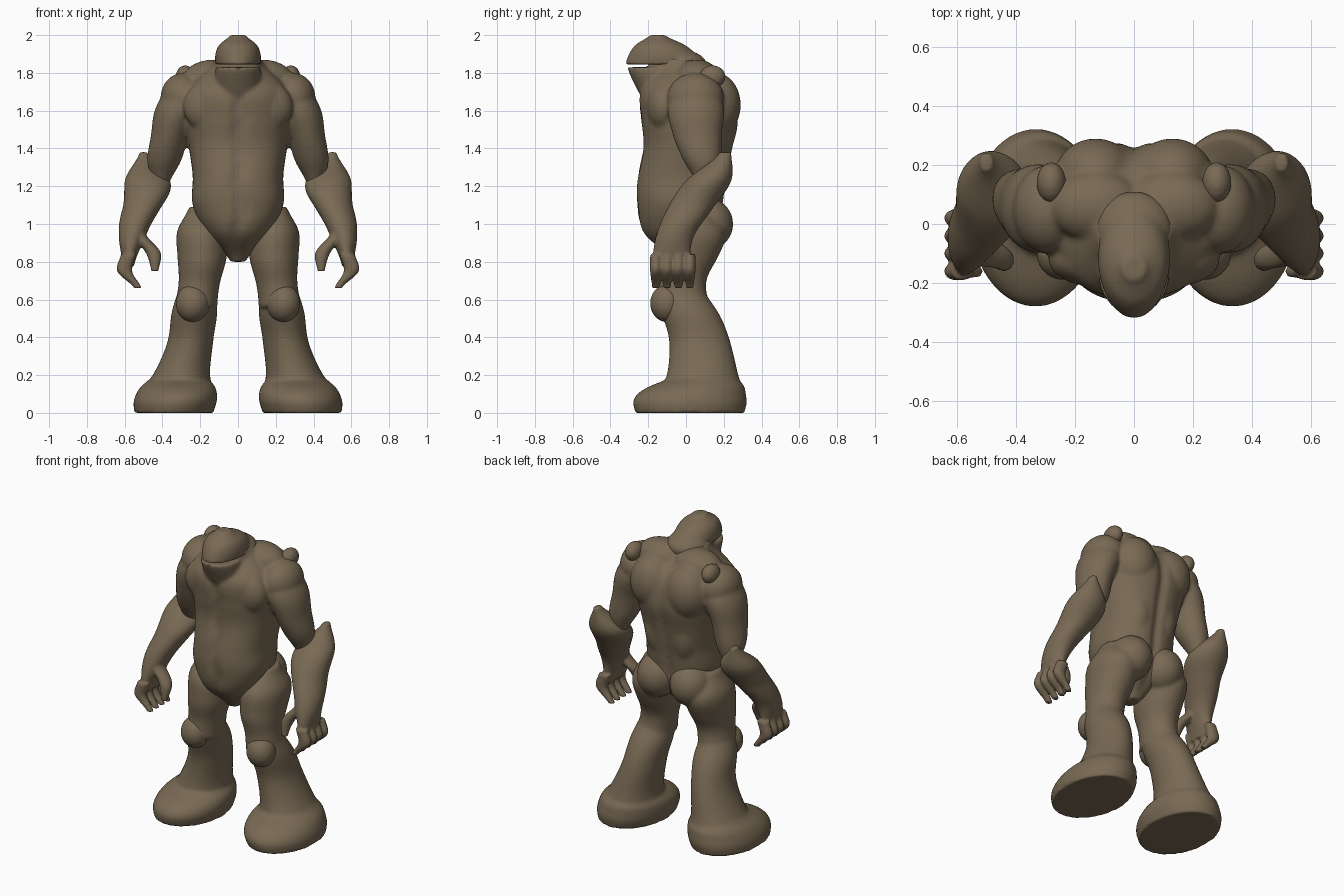
import bpy, bmesh, math
from mathutils import Matrix, Vector

if "Cube" in bpy.data.objects:
    bpy.data.objects.remove(bpy.data.objects["Cube"])

hide = bpy.data.materials.new("brown hide")
hide.use_nodes = True
hide.diffuse_color = (0.19, 0.142, 0.088, 1)
hide.node_tree.nodes["Principled BSDF"].inputs["Base Color"].default_value = hide.diffuse_color


def sample(values, t):
    """Smooth curve through evenly spaced values, t running from 0 to 1."""
    last = len(values) - 1
    spot = t * last
    i = min(int(spot), max(last - 1, 0))
    t = spot - i
    a, b, c, d = (values[max(0, min(last, i + k))] for k in (-1, 0, 1, 2))
    return b + t / 2 * (c - a + t * (2 * a - 5 * b + 4 * c - d + t * (3 * b - a - 3 * c + d)))


def loft(bm, z, x, y, width, depth, side=1, rows=30, segs=48, power=1, groove=0):
    """Closed body of level ellipses; x, y and radii follow curves from first to second z."""
    rings = []
    for row in range(rows + 1):
        t = row / rows
        height = z[0] + (z[1] - z[0]) * t
        cx, cy, rx, ry = (sample(v, t) for v in (x, y, width, depth))
        ring = []
        for j in range(segs):
            angle = math.tau * j / segs
            c, s = math.cos(angle), math.sin(angle)
            px = math.copysign(abs(c) ** power, c) * rx
            py = math.copysign(abs(s) ** power, s) * ry
            # A furrow down the middle, wavering on the front
            wobble = math.sin(height * 25) / 80 if s < 0 else 0
            py *= 1 - groove * math.exp(-((px - wobble) / 0.03) ** 2)
            ring.append(bm.verts.new((side * (cx + px), cy + py, height)))
        rings.append(ring)
    for low, high in zip(rings, rings[1:]):
        for j in range(segs):
            bm.faces.new((low[j - 1], low[j], high[j], high[j - 1]))
    bm.faces.new(rings[0])
    bm.faces.new(rings[-1])


def blob(bm, centre, radii, side=1):
    """Rounded muscle mass."""
    place = Matrix.Translation(Vector((side, 1, 1)) * Vector(centre))
    bmesh.ops.create_uvsphere(bm, u_segments=32, v_segments=20, radius=1,
                              matrix=place @ Matrix.Diagonal((*radii, 1)))


def finish(bm, name, voxel=0.011, rounds=6):
    """Fuse the overlapping masses into one soft skin."""
    bmesh.ops.recalc_face_normals(bm, faces=bm.faces)
    mesh = bpy.data.meshes.new(name)
    bm.to_mesh(mesh)
    bm.free()
    mesh.materials.append(hide)
    body_part = bpy.data.objects.new(name, mesh)
    bpy.context.collection.objects.link(body_part)
    fuse = body_part.modifiers.new("fuse", 'REMESH')
    fuse.mode = 'VOXEL'
    fuse.voxel_size = voxel
    fuse.use_smooth_shade = True
    soften = body_part.modifiers.new("soften", 'SMOOTH')
    soften.iterations = rounds


# Torso with furrow
torso = bmesh.new()
loft(torso, z=(0.8, 1.86), x=[0], y=[-0.02, -0.03, 0.02, -0.02],
     width=[0.04, 0.17, 0.24, 0.24, 0.26, 0.28, 0.27, 0.13],
     depth=[0.06, 0.2, 0.23, 0.24, 0.24, 0.26, 0.24, 0.1],
     rows=60, power=0.85, groove=0.09)
# Neck and lower jaw
loft(torso, z=(1.66, 1.88), x=[0], y=[-0.04, -0.05, -0.06],
     width=[0.2, 0.15, 0.12], depth=[0.18, 0.16, 0.13])
loft(torso, z=(1.6, 1.83), x=[0], y=[-0.12, -0.14, -0.17],
     width=[0.1, 0.12, 0.12], depth=[0.08, 0.12, 0.14])
for side in (1, -1):
    # Neck slope, shoulder blade, chest, lower back
    blob(torso, (0.13, 0.06, 1.77), (0.16, 0.12, 0.1), side)
    blob(torso, (0.13, 0.16, 1.63), (0.14, 0.13, 0.17), side)
    blob(torso, (0.14, -0.12, 1.62), (0.15, 0.09, 0.14), side)
    blob(torso, (0.09, 0.13, 1.34), (0.1, 0.1, 0.2), side)
    # Shoulder cap and upper arm
    blob(torso, (0.29, 0.05, 1.67), (0.12, 0.15, 0.13), side)
    loft(torso, z=(1.75, 1.2), x=[0.28, 0.36, 0.41], y=[0.05, 0.06, 0.11],
         width=[0.09, 0.12, 0.1, 0.09, 0.04], depth=[0.11, 0.15, 0.13, 0.1, 0.05], side=side)
finish(torso, "torso_and_upper_arms")

# Domed head with overhanging upper lip
head = bmesh.new()
loft(head, z=(1.845, 2), x=[0], y=[-0.11, -0.13, -0.15],
     width=[0.12, 0.12, 0.1, 0.04], depth=[0.21, 0.18, 0.13, 0.04])
blob(head, (0, -0.02, 1.84), (0.13, 0.13, 0.08))
finish(head, "head", voxel=0.008, rounds=3)

for side, word in ((1, "left"), (-1, "right")):
    # Thigh, shin, foot and buttock
    leg = bmesh.new()
    loft(leg, z=(1.09, 0.56), x=[0.2, 0.19, 0.22], y=[0.03, 0.02, -0.02, -0.02],
         width=[0.06, 0.13, 0.13, 0.11, 0.11], depth=[0.08, 0.18, 0.17, 0.13, 0.14], side=side)
    loft(leg, z=(0.68, 0.1), x=[0.22, 0.25, 0.32], y=[-0.03, 0.07, 0.09],
         width=[0.09, 0.12, 0.12, 0.14, 0.18], depth=[0.11, 0.15, 0.16, 0.18, 0.21], side=side)
    loft(leg, z=(0, 0.2), x=[0.34, 0.31], y=[0.02, 0.03, 0.1],
         width=[0.21, 0.22, 0.2, 0.14], depth=[0.29, 0.3, 0.26, 0.16], side=side)
    blob(leg, (0.12, 0.11, 1), (0.13, 0.14, 0.14), side)
    finish(leg, "leg_" + word)

    kneecap = bmesh.new()
    blob(kneecap, (0.24, -0.1, 0.58), (0.09, 0.09, 0.1), side)
    finish(kneecap, "kneecap_" + word, rounds=2)

    knob = bmesh.new()
    blob(knob, (0.28, 0.14, 1.78), (0.05, 0.07, 0.06), side)
    finish(knob, "shoulder_knob_" + word, rounds=2)

    # Forearm with pointed elbow, palm, four curled fingers and thumb
    forearm = bmesh.new()
    loft(forearm, z=(1.38, 0.78), x=[0.5, 0.48, 0.55, 0.58], y=[0.21, 0.12, 0.02, -0.06, -0.08],
         width=[0.02, 0.12, 0.1, 0.07, 0.03], depth=[0.03, 0.12, 0.12, 0.1, 0.1], side=side)
    for finger in range(4):
        loft(forearm, z=(0.84, 0.66), x=[0.58, 0.6, 0.53], y=[0.02 - 0.06 * finger],
             width=[0.04, 0.04, 0.02], depth=[0.03, 0.03, 0.02], side=side)
    loft(forearm, z=(0.95, 0.75), x=[0.53, 0.45, 0.44], y=[-0.09, -0.14],
         width=[0.04, 0.04, 0.02], depth=[0.05, 0.04, 0.02], side=side)
    finish(forearm, "forearm_and_hand_" + word, voxel=0.008, rounds=3)
